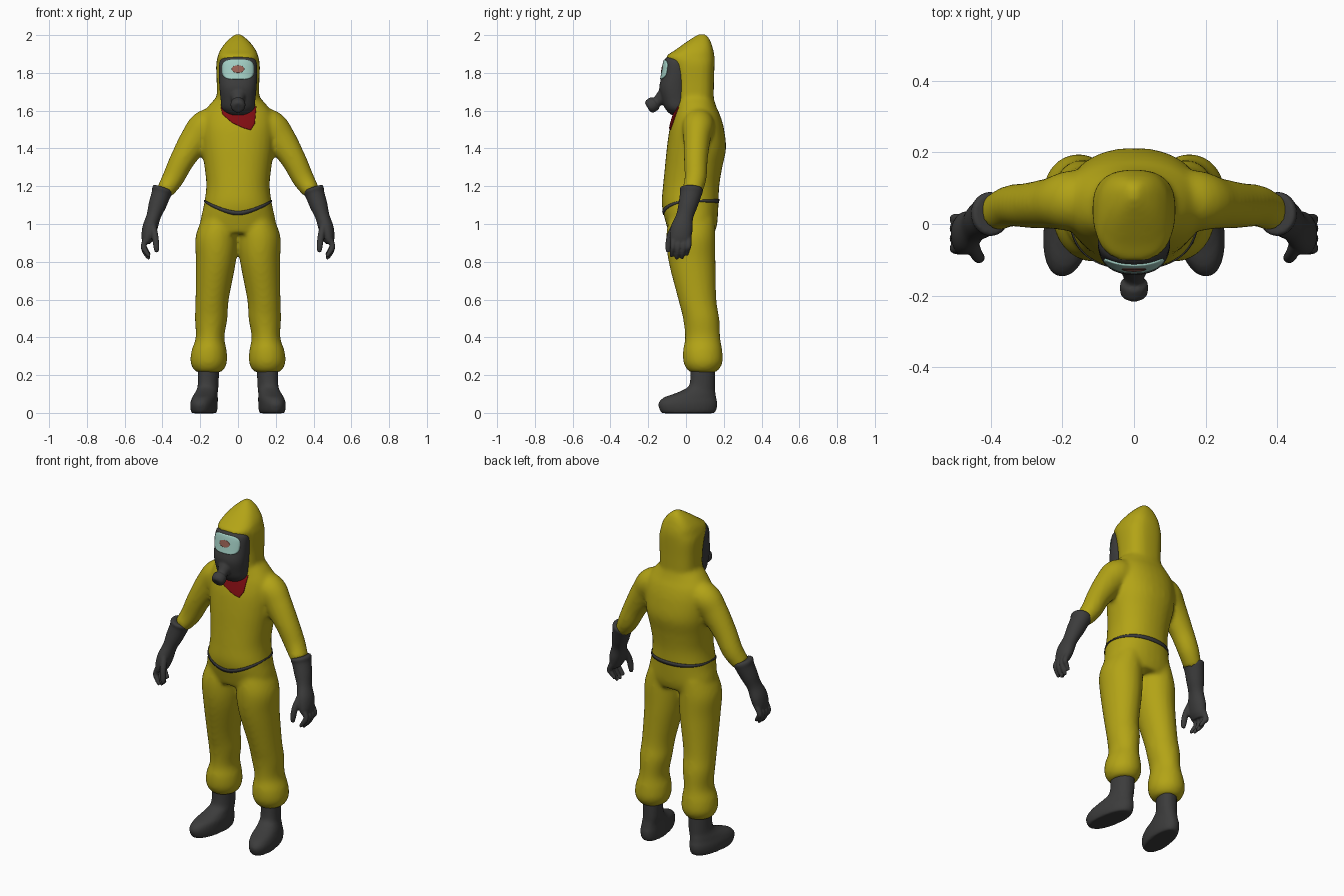
import bpy, bmesh, math
from mathutils import Vector
from mathutils.bvhtree import BVHTree

cube = bpy.data.objects.get("Cube")
if cube:
    bpy.data.objects.remove(cube, do_unlink=True)


def material(name, color):
    m = bpy.data.materials.new(name)
    m.use_nodes = True
    m.diffuse_color = (*color, 1)
    m.node_tree.nodes["Principled BSDF"].inputs["Base Color"].default_value = (*color, 1)
    return m


YELLOW = material("yellow_suit", (0.45, 0.37, 0.008))
RUBBER = material("dark_rubber", (0.045, 0.045, 0.045))
LENS = material("pale_lens", (0.37, 0.63, 0.56))
RED = material("red_scarf", (0.22, 0.004, 0.006))
SKIN = material("skin", (0.32, 0.12, 0.09))


def smooth_rings(rings, steps=5):
    """Catmull-Rom interpolation through the given rings."""
    r = [rings[0]] + rings + [rings[-1]]
    out = []
    for i in range(1, len(r) - 2):
        for k in range(steps):
            t = k / steps
            out.append([0.5 * (2 * b + (c - a) * t + (2 * a - 5 * b + 4 * c - d) * t * t
                               + (3 * b - a - 3 * c + d) * t ** 3)
                        for a, b, c, d in zip(*r[i - 1:i + 3])])
    return out + [list(rings[-1])]


def loft(bm, rings, side=1, power=2.0, tilt=False, shear=0.0, n=32):
    """Closed skin over rings (x, y, z, half width, half depth)."""
    rings = smooth_rings(rings)
    centers = [Vector(r[:3]) for r in rings]
    loops = []
    for i, (x, y, z, rx, ry) in enumerate(rings):
        u, v = Vector((1, 0, 0)), Vector((0, 1, 0))
        if tilt:
            t = (centers[min(i + 1, len(rings) - 1)] - centers[max(i - 1, 0)]).normalized()
            u = v.cross(t).normalized()
            v = t.cross(u)
        loop = []
        for k in range(n):
            a = 2 * math.pi * k / n
            c, s = math.cos(a), math.sin(a)
            p = (centers[i] + u * rx * math.copysign(abs(c) ** (2 / power), c)
                 + v * ry * math.copysign(abs(s) ** (2 / power), s))
            p.x = side * (p.x - shear * (p.y - y))
            loop.append(bm.verts.new(p))
        loops.append(loop)
    for a, b in zip(loops, loops[1:]):
        for k in range(n):
            bm.faces.new((a[k], a[(k + 1) % n], b[(k + 1) % n], b[k]))
    bm.faces.new(loops[0])
    bm.faces.new(loops[-1])


def finish(name, bm, mat):
    bmesh.ops.recalc_face_normals(bm, faces=bm.faces)
    me = bpy.data.meshes.new(name)
    bm.to_mesh(me)
    bm.free()
    me.materials.append(mat)
    me.shade_smooth()
    ob = bpy.data.objects.new(name, me)
    bpy.context.collection.objects.link(ob)
    return ob


def fuse(ob, voxel, iterations):
    """Blend overlapping lofts into one soft skin."""
    m = ob.modifiers.new("fuse", "REMESH")
    m.mode, m.voxel_size, m.use_smooth_shade = "VOXEL", voxel, True
    m = ob.modifiers.new("soften", "SMOOTH")
    m.factor, m.iterations = 0.5, iterations
    return ob


# Suit: torso, hood, sleeves and trousers
torso = [(0, .03, .95, .17, .12), (0, .03, 1.0, .2, .135), (0, .022, 1.1, .181, .15),
         (0, .027, 1.2, .168, .149), (0, .04, 1.3, .177, .152), (0, .055, 1.4, .192, .157),
         (0, .057, 1.5, .198, .145), (0, .057, 1.57, .19, .126), (0, .053, 1.62, .16, .108),
         (0, .048, 1.67, .116, .097)]
hood = [(0, .048, 1.6, .112, .1), (0, .047, 1.66, .112, .1), (0, .046, 1.75, .113, .102),
        (0, .037, 1.84, .116, .114), (0, .023, 1.885, .108, .128), (0, .043, 1.92, .095, .102),
        (0, .065, 1.96, .066, .068), (0, .08, 1.99, .034, .038), (0, .085, 2.006, .012, .015)]
sleeve = [(.06, .065, 1.55, .07, .07), (.165, .065, 1.52, .087, .085), (.225, .058, 1.45, .081, .072),
          (.295, .052, 1.34, .066, .063), (.345, .05, 1.24, .058, .058), (.39, .03, 1.17, .046, .052)]
trouser = [(.1, .03, 1.03, .09, .12), (.113, .025, .93, .112, .13), (.117, .032, .8, .106, .124),
           (.137, .06, .6, .088, .101), (.142, .08, .5, .086, .096), (.148, .088, .4, .076, .093),
           (.153, .088, .33, .093, .104), (.155, .09, .27, .097, .104), (.155, .09, .23, .08, .085),
           (.155, .09, .215, .06, .065)]
bm = bmesh.new()
loft(bm, torso, power=2.2)
loft(bm, hood, power=2.6)
for s in (1, -1):
    loft(bm, sleeve, s, tilt=True)
    loft(bm, trouser, s)
suit = fuse(finish("suit", bm, YELLOW), 0.011, 8)

# Gloves and boots
glove = [(.396, .029, 1.192, .05, .056), (.4, .028, 1.18, .056, .062), (.408, .024, 1.155, .051, .057),
         (.427, .01, 1.1, .047, .051), (.447, -.007, 1.04, .038, .046), (.466, -.022, .98, .04, .058),
         (.478, -.03, .93, .034, .057), (.487, -.033, .9, .022, .05)]
thumb = [(.455, -.05, 1.0, .02, .022), (.44, -.083, .94, .018, .018),
         (.432, -.094, .88, .016, .016), (.431, -.094, .85, .01, .01)]
boot = [(.155, .09, .245, .055, .065), (.158, .086, .15, .054, .068), (.163, .068, .12, .056, .086),
        (.17, .045, .1, .06, .112), (.175, .02, .08, .065, .14), (.18, .01, .05, .069, .156),
        (.18, .011, .015, .067, .15), (.18, .012, -.002, .06, .138)]
for s, label in ((1, "left"), (-1, "right")):
    bm = bmesh.new()
    loft(bm, glove, s, tilt=True)
    loft(bm, thumb, s, tilt=True, n=16)
    for i, y in enumerate((-.068, -.04, -.012, .014)):
        drop = (.012, 0, .002, .02)[i]
        loft(bm, [(.48, y, .93, .016, .015), (.5, y, .885, .015, .0145),
                  (.489, y - .005, .845 + drop, .0135, .013),
                  (.468, y - .01, .815 + drop, .009, .009)], s, tilt=True, n=16)
    fuse(finish(label + "_glove", bm, RUBBER), 0.0055, 3)
    bm = bmesh.new()
    loft(bm, boot, s, power=2.2, shear=.13)
    fuse(finish(label + "_boot", bm, RUBBER), 0.009, 3)

# Face mask with breathing filter
profile = [(1.888, -.095, .065), (1.875, -.11, .088), (1.85, -.118, .1), (1.78, -.13, .101),
           (1.72, -.142, .098), (1.66, -.13, .092), (1.61, -.11, .085), (1.578, -.08, .05)]
bm = bmesh.new()
loft(bm, [(0, (f + .02) / 2, z, w, (.02 - f) / 2) for z, f, w in profile], power=2.3)
loft(bm, [(0, -.1, 1.69, .055, .05), (0, -.14, 1.658, .032, .032), (0, -.158, 1.645, .028, .028),
          (0, -.165, 1.64, .038, .038), (0, -.192, 1.622, .038, .038),
          (0, -.203, 1.615, .026, .026)], tilt=True)
mask = fuse(finish("mask", bm, RUBBER), 0.006, 3)

# Evaluated surfaces that the thin plates are laid on
bpy.context.view_layer.update()
graph = bpy.context.evaluated_depsgraph_get()
suit_tree = BVHTree.FromObject(suit, graph)
mask_tree = BVHTree.FromObject(mask, graph)


def cast(tree, origin, direction, lift):
    d = Vector(direction).normalized()
    hit = tree.ray_cast(Vector(origin), d)[0]
    return (hit if hit else Vector(origin) + d * 0.9) - d * lift


def solid(ob):
    m = ob.modifiers.new("thickness", "SOLIDIFY")
    m.thickness, m.offset = 0.006, 0


def plate(name, tree, center, outline, mat, lift, rings=10):
    """Thin plate with an (x, z) outline, laid on the front of a surface."""
    bm = bmesh.new()
    cx, cz = center
    n = len(outline)
    mid = bm.verts.new(cast(tree, (cx, -1, cz), (0, 1, 0), lift))
    prev = None
    for r in range(1, rings + 1):
        f = r / rings
        cur = [bm.verts.new(cast(tree, (cx + (x - cx) * f, -1, cz + (z - cz) * f), (0, 1, 0), lift))
               for x, z in outline]
        for k in range(n):
            j = (k + 1) % n
            bm.faces.new((prev[k], prev[j], cur[j], cur[k]) if prev else (mid, cur[j], cur[k]))
        prev = cur
    solid(finish(name, bm, mat))


def rounded(cz, rx, rz, power, n=40):
    pts = []
    for k in range(n):
        c, s = math.cos(2 * math.pi * k / n), math.sin(2 * math.pi * k / n)
        pts.append((rx * math.copysign(abs(c) ** (2 / power), c),
                    cz + rz * math.copysign(abs(s) ** (2 / power), s)))
    return pts


# Visor, the face spot behind it, and the scarf under the chin
plate("visor", mask_tree, (0, 1.818), rounded(1.818, .083, .052, 3.5), LENS, .002)
plate("face_spot", mask_tree, (0, 1.82), rounded(1.82, .033, .02, 2), SKIN, .004)
corners = [(-.09, 1.62), (-.082, 1.58), (-.03, 1.535), (.03, 1.508), (.068, 1.497),
           (.088, 1.53), (.096, 1.62), (0, 1.63)]
edge = [tuple(a + (b - a) * t / 4 for a, b in zip(p, q))
        for p, q in zip(corners, corners[1:] + corners[:1]) for t in range(4)]
plate("scarf", suit_tree, (.02, 1.57), edge, RED, .002)

# Belt: a strip around the waist that sags at the front
bm = bmesh.new()
strip = []
for k in range(96):
    a = 2 * math.pi * k / 96
    c, s = math.cos(a), math.sin(a)
    z = 1.122 - .064 * max(0, -s) ** 2
    half = .003 + .008 * abs(s)
    # start close to the waist so that the hands are never in the way
    strip.append([bm.verts.new(cast(suit_tree, (.3 * c, .02 + .3 * s, z + h), (-c, -s, 0), .001))
                  for h in (-half, half)])
for a, b in zip(strip, strip[1:] + strip[:1]):
    bm.faces.new((a[0], b[0], b[1], a[1]))
solid(finish("belt", bm, RUBBER))
